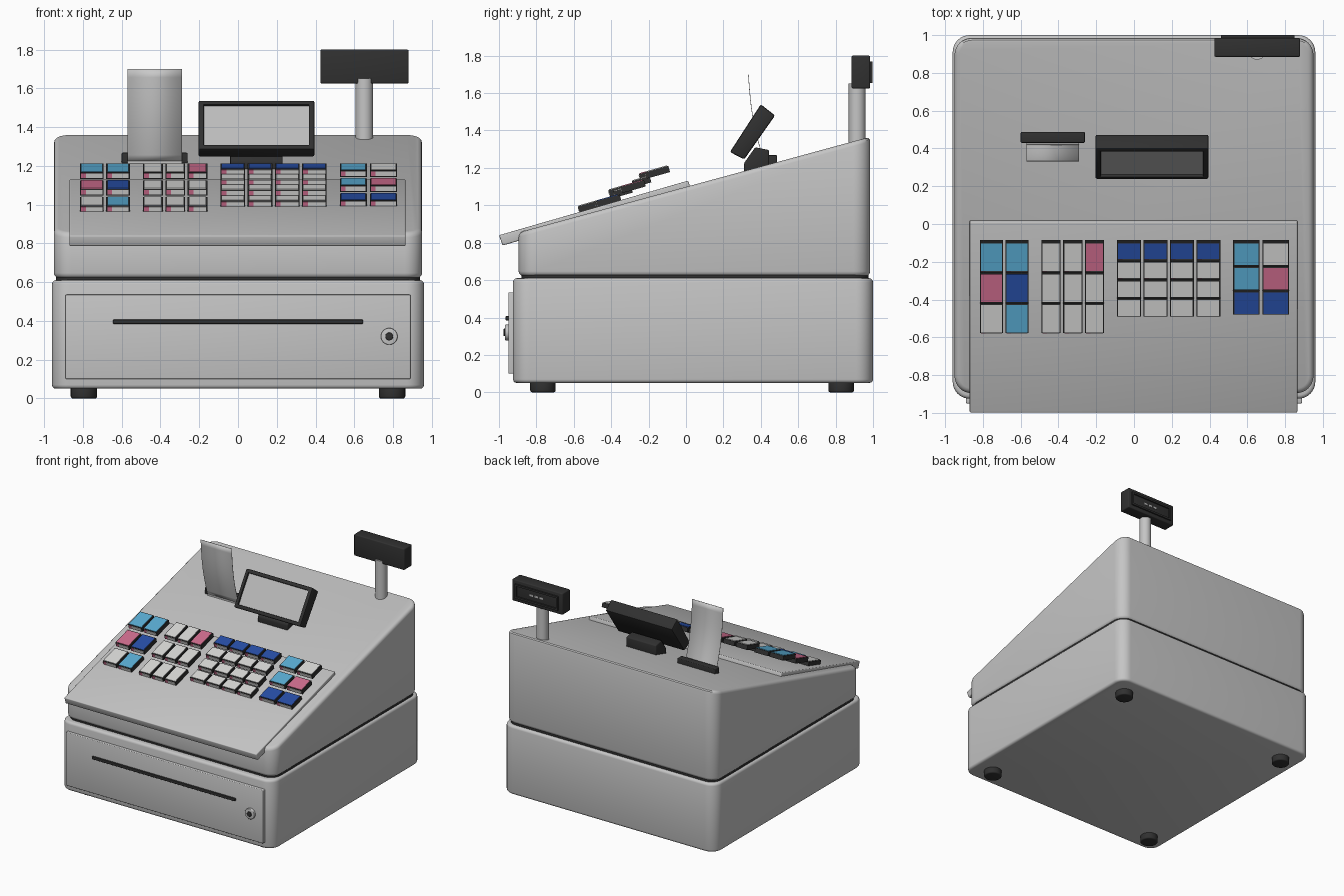
import bpy, bmesh, math
from mathutils import Matrix, Vector

if "Cube" in bpy.data.objects:
    bpy.data.objects.remove(bpy.data.objects["Cube"])


def material(name, rgb):
    m = bpy.data.materials.new(name)
    m.use_nodes = True
    m.diffuse_color = (*rgb, 1)
    bsdf = next(n for n in m.node_tree.nodes if n.type == 'BSDF_PRINCIPLED')
    bsdf.inputs["Base Color"].default_value = (*rgb, 1)
    bsdf.inputs["Roughness"].default_value = 0.5
    return m


GREY = material("casing grey", (0.56, 0.56, 0.56))
DARK = material("dark plastic", (0.03, 0.03, 0.03))
SCREEN = material("screen grey", (0.5, 0.5, 0.5))
PAPER = material("paper", (0.58, 0.58, 0.58))
WHITE = material("key white", (0.68, 0.68, 0.67))
CYAN = material("key light blue", (0.1, 0.41, 0.65))
BLUE = material("key dark blue", (0.02, 0.075, 0.38))
PINK = material("key pink", (0.62, 0.15, 0.27))


def finish(name, bm, mats, bevel=0.0, segments=3):
    """Round the sharp edges, make the object, smooth its shading."""
    bmesh.ops.recalc_face_normals(bm, faces=bm.faces)
    if bevel:
        edges = [e for e in bm.edges if e.is_manifold and e.calc_face_angle(0) > 0.6]
        bmesh.ops.bevel(bm, geom=edges, offset=bevel, segments=segments,
                        profile=0.5, affect='EDGES', clamp_overlap=True)
    mesh = bpy.data.meshes.new(name)
    bm.to_mesh(mesh)
    bm.free()
    for m in mats:
        mesh.materials.append(m)
    obj = bpy.data.objects.new(name, mesh)
    bpy.context.collection.objects.link(obj)
    bpy.ops.object.select_all(action='DESELECT')
    obj.select_set(True)
    bpy.context.view_layer.objects.active = obj
    bpy.ops.object.shade_smooth_by_angle(angle=math.radians(35))
    return obj


def add_box(bm, lo, hi, index=0, matrix=Matrix()):
    lo, hi = Vector(lo), Vector(hi)
    m = matrix @ Matrix.Translation((lo + hi) / 2) @ Matrix.Diagonal((*(hi - lo), 1))
    verts = bmesh.ops.create_cube(bm, size=1, matrix=m)["verts"]
    for f in {f for v in verts for f in v.link_faces}:
        f.material_index = index


def box(name, lo, hi, mat, bevel=0.0):
    bm = bmesh.new()
    add_box(bm, lo, hi)
    return finish(name, bm, [mat], bevel)


def cylinder(name, centre, radius, depth, mat, axis='Z', bevel=0.0):
    bm = bmesh.new()
    m = Matrix.Translation(centre)
    if axis == 'Y':
        m = m @ Matrix.Rotation(math.pi / 2, 4, 'X')
    bmesh.ops.create_cone(bm, cap_ends=True, segments=32, radius1=radius,
                          radius2=radius, depth=depth, matrix=m)
    return finish(name, bm, [mat], bevel)


def side_prism(x0, x1, profile):
    """Extrude a (y, z) side profile across x."""
    bm = bmesh.new()
    face = bm.faces.new([bm.verts.new((x0, y, z)) for y, z in profile])
    ext = bmesh.ops.extrude_face_region(bm, geom=[face])["geom"]
    verts = [g for g in ext if isinstance(g, bmesh.types.BMVert)]
    bmesh.ops.translate(bm, verts=verts, vec=(x1 - x0, 0, 0))
    bmesh.ops.recalc_face_normals(bm, faces=bm.faces)
    return bm


def rounded_block(name, half, y0, y1, z0, top, mat, radius=0.09, bevel=0.0):
    """Block with round upright corners; top is a height function of y."""
    ring = []
    corners = [(1, y1 - radius, 0), (-1, y1 - radius, 1),
               (-1, y0 + radius, 2), (1, y0 + radius, 3)]
    for sx, cy, quarter in corners:
        for i in range(9):
            a = (quarter + i / 8) * math.pi / 2
            ring.append((sx * (half - radius) + radius * math.cos(a),
                         cy + radius * math.sin(a)))
    bm = bmesh.new()
    low = [bm.verts.new((x, y, z0)) for x, y in ring]
    high = [bm.verts.new((x, y, top(y))) for x, y in ring]
    bm.faces.new(low)
    bm.faces.new(high)
    for i in range(len(ring)):
        j = (i + 1) % len(ring)
        bm.faces.new((low[i], low[j], high[j], high[i]))
    return finish(name, bm, [mat], bevel)


# Casing: drawer base, dark seam, sloped upper body
rounded_block("drawer_base", 0.96, -0.925, 1.0, 0.05, lambda y: 0.61, GREY, bevel=0.02)
rounded_block("seam", 0.94, -0.88, 0.975, 0.6, lambda y: 0.635, DARK)
rounded_block("upper_body", 0.95, -0.895, 0.985, 0.622,
              lambda y: 0.855 + 0.272 * (y + 0.895), GREY, bevel=0.025)

# Drawer front, handle slot and lock
box("drawer_front", (-0.89, -0.95, 0.1), (0.89, -0.9, 0.535), GREY, 0.006)
box("drawer_handle", (-0.645, -0.965, 0.385), (0.645, -0.94, 0.407), DARK, 0.004)
cylinder("lock_ring", (0.78, -0.955, 0.32), 0.043, 0.025, GREY, 'Y', 0.005)
cylinder("lock_core", (0.78, -0.965, 0.32), 0.02, 0.02, DARK, 'Y', 0.003)

# Feet
for x in (-0.795, 0.795):
    for y in (-0.765, 0.83):
        cylinder("foot", (x, y, 0.03), 0.068, 0.06, DARK, bevel=0.01)

# Keyboard plate
finish("keyboard_plate", side_prism(
    -0.87, 0.865, [(-1.0, 0.84), (0.012, 1.132), (0.025, 1.085), (-0.98, 0.785)]),
    [GREY], 0.007)


# Keys: dark body, coloured cap, light front with a pink tab
def key(x0, x1, y0, y1, lift, colour):
    tilt = math.atan(0.284)
    w, d, h = x1 - x0, (y1 - y0) / math.cos(tilt), 0.035
    z = 0.84 + 0.284 * (y0 + 1.0) + lift
    m = Matrix.Translation((x0, y0, z)) @ Matrix.Rotation(tilt, 4, 'X')
    bm = bmesh.new()
    add_box(bm, (0, 0, 0), (w, d, h), 0, m)
    add_box(bm, (0.006, 0.004, h - 0.004), (w - 0.006, d - 0.008, h + 0.004), 1, m)
    add_box(bm, (0.03, -0.003, 0.006), (w - 0.006, 0.003, h - 0.005), 2, m)
    add_box(bm, (0.006, -0.003, 0.006), (0.03, 0.003, h - 0.005), 3, m)
    finish("key", bm, [DARK, colour, WHITE, PINK])


COLOURS = {'C': CYAN, 'B': BLUE, 'P': PINK, 'W': WHITE}
# first x, column pitch, key width, row pitch, rows from back to front
key_groups = [
    (-0.815, 0.135, 0.122, 0.163, ["CC", "PB", "WC"]),
    (-0.49, 0.115, 0.102, 0.163, ["WWP", "WWW", "WWW"]),
    (-0.09, 0.14, 0.127, 0.1, ["BBBB", "WWWW", "WWWW", "WWWW"]),
    (0.525, 0.155, 0.14, 0.13, ["CW", "CP", "BB"]),
]
for first, pitch, width, row_pitch, rows in key_groups:
    for r, row in enumerate(rows):
        back = -0.085 - r * row_pitch
        lift = 0.08 * (1 - r / (len(rows) - 1)) - 0.002
        for c, letter in enumerate(row):
            x = first + c * pitch
            key(x, x + width, back - row_pitch + 0.006, back, lift, COLOURS[letter])

# Operator display: tilted housing with a recessed screen
bm = side_prism(-0.205, 0.395, [(0.235, 1.285), (0.4, 1.54), (0.476, 1.48), (0.311, 1.245)])
bmesh.ops.bevel(bm, geom=list(bm.edges), offset=0.01, segments=2, profile=0.5,
                affect='EDGES')
bm.normal_update()
facing = Vector((0, -0.84, 0.543))
front = max(bm.faces, key=lambda f: f.normal.dot(facing) * f.calc_area())
bmesh.ops.inset_region(bm, faces=[front], thickness=0.025, depth=0)
bmesh.ops.inset_region(bm, faces=[front], thickness=0.003, depth=-0.012)
front.material_index = 1
finish("operator_display", bm, [DARK, SCREEN])
finish("display_stand", side_prism(
    -0.04, 0.23, [(0.31, 1.17), (0.31, 1.225), (0.37, 1.31), (0.445, 1.295), (0.445, 1.205)]),
    [DARK], 0.008)

# Receipt printer slot and curled paper
box("printer_slot", (-0.6, 0.43, 1.19), (-0.26, 0.487, 1.268), DARK, 0.006)
box("slot_lip", (-0.57, 0.42, 1.19), (-0.29, 0.435, 1.235), GREY)
bm = bmesh.new()
start, bend, end = Vector((0.425, 1.22)), Vector((0.385, 1.44)), Vector((0.335, 1.7))
previous = None
for i in range(13):
    t = i / 12
    p = start * (1 - t) ** 2 + bend * (2 * t * (1 - t)) + end * t ** 2
    p.x -= 0.02 * math.sin(math.pi * t)
    pair = [bm.verts.new((x, p.x, p.y)) for x in (-0.57, -0.29)]
    if previous:
        bm.faces.new((previous[0], previous[1], pair[1], pair[0]))
    previous = pair
paper = finish("receipt_paper", bm, [PAPER])
paper.modifiers.new("thickness", 'SOLIDIFY').thickness = 0.003

# Customer display on its pole, reading towards the back
cylinder("display_pole", (0.652, 0.915, 1.48), 0.045, 0.34, GREY)
box("customer_display", (0.425, 0.885, 1.625), (0.88, 0.985, 1.8), DARK, 0.008)
for lo, hi in [((0.46, 0.98, 1.655), (0.85, 0.997, 1.67)),
               ((0.46, 0.98, 1.755), (0.85, 0.997, 1.77)),
               ((0.46, 0.98, 1.67), (0.475, 0.997, 1.755)),
               ((0.835, 0.98, 1.67), (0.85, 0.997, 1.755))]:
    box("customer_display_frame", lo, hi, DARK)
for x in (0.6, 0.645, 0.69):
    box("customer_readout", (x, 0.984, 1.705), (x + 0.03, 0.988, 1.72), SCREEN)
